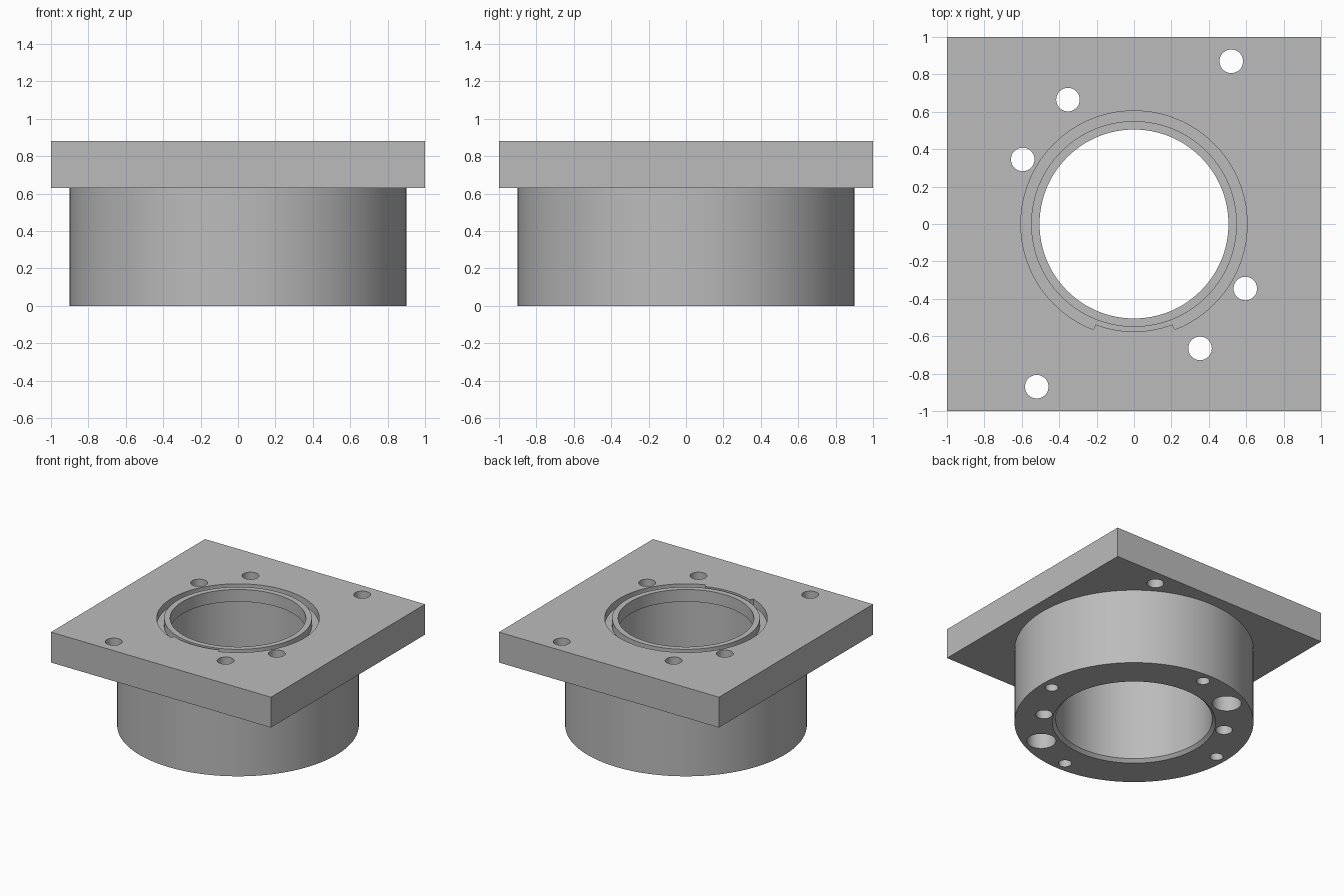
import bpy
import bmesh
from math import sin, cos, radians, tau

if "Cube" in bpy.data.objects:
    bpy.data.objects.remove(bpy.data.objects["Cube"], do_unlink=True)

BASE, TOP = 0.63, 0.88      # underside and top of the square plate
OVER = 0.05                 # how far cutters stick out past a face

grey = bpy.data.materials.new("machined_grey")
grey.use_nodes = True
grey.diffuse_color = (0.5, 0.5, 0.5, 1)
grey.node_tree.nodes["Principled BSDF"].inputs["Base Color"].default_value = (0.5, 0.5, 0.5, 1)


def finish(name, bm):
    bmesh.ops.recalc_face_normals(bm, faces=bm.faces)
    mesh = bpy.data.meshes.new(name)
    bm.to_mesh(mesh)
    bm.free()
    mesh.materials.append(grey)
    obj = bpy.data.objects.new(name, mesh)
    bpy.context.collection.objects.link(obj)
    return obj


def turned(name, profile, at=(0, 0), sides=96):
    """Solid of revolution from (radius, height) pairs, bottom to top."""
    bm = bmesh.new()
    rings = [[bm.verts.new((at[0] + r * cos(tau * i / sides), at[1] + r * sin(tau * i / sides), z))
              for i in range(sides)] for r, z in profile]
    for low, high in zip(rings, rings[1:]):
        for i in range(sides):
            j = (i + 1) % sides
            bm.faces.new((low[i], low[j], high[j], high[i]))
    bm.faces.new(rings[0])
    bm.faces.new(rings[-1])
    return finish(name, bm)


def groove_ring(name, inner, outer, key_outer, key_half, floor):
    """Ring cutter whose outer wall steps inward over a sector at the front."""
    edge = 0.2
    angles = {k * 3.0 for k in range(120)} - {270 - key_half, 270 + key_half}
    for side in (-1, 1):
        angles |= {270 + side * (key_half - edge), 270 + side * (key_half + edge)}
    bm = bmesh.new()
    loops = []
    for a in sorted(angles):
        r = key_outer if abs(a - 270) < key_half else outer
        c, s = cos(radians(a)), sin(radians(a))
        loops.append([bm.verts.new((q * c, q * s, z)) for q, z in
                      ((inner, floor), (r, floor), (r, TOP + OVER), (inner, TOP + OVER))])
    for here, there in zip(loops, loops[1:] + loops[:1]):
        for k in range(4):
            m = (k + 1) % 4
            bm.faces.new((here[k], here[m], there[m], there[k]))
    return finish(name, bm)


def combine(body, tool, operation):
    mod = body.modifiers.new(operation.title(), 'BOOLEAN')
    mod.operation = operation
    mod.solver = 'EXACT'
    mod.object = tool
    bpy.context.view_layer.objects.active = body
    bpy.ops.object.modifier_apply(modifier=mod.name)
    bpy.data.objects.remove(tool, do_unlink=True)


# Square plate joined to the round sleeve
bm = bmesh.new()
bmesh.ops.create_cube(bm, size=2)
for v in bm.verts:
    v.co.z = TOP if v.co.z > 0 else BASE
housing = finish("flanged_housing", bm)
combine(housing, turned("sleeve", [(0.9, 0), (0.9, BASE + OVER)], sides=128), 'UNION')

# Main bore: chamfered mouth, wide barrel, narrow lip at the top
bore = [(0.64, -0.025), (0.59, 0.025), (0.59, 0.78), (0.505, 0.78), (0.505, TOP + OVER)]
combine(housing, turned("bore_cutter", bore, sides=128), 'DIFFERENCE')

# Keyed groove around the lip
combine(housing, groove_ring("groove_cutter", 0.55, 0.605, 0.575, 21, 0.82), 'DIFFERENCE')

# Bolt holes, in pairs turned half round the axis
through = [(0.063, -OVER), (0.063, TOP + OVER)]
counterbored = [(0.11, -OVER), (0.11, 0.3), (0.063, 0.3), (0.063, TOP + OVER)]
blind = [(0.05, -OVER), (0.05, 0.25)]
holes = [(through, 0.52, 0.87), (through, -0.595, 0.345), (counterbored, -0.353, 0.665),
         (blind, 0.81, 0), (blind, 0, 0.81)]
for profile, x, y in holes:
    for s in (1, -1):
        combine(housing, turned("hole_cutter", profile, (s * x, s * y), 40), 'DIFFERENCE')

# Smooth round walls, crisp edges
bpy.ops.object.select_all(action='DESELECT')
housing.select_set(True)
bpy.context.view_layer.objects.active = housing
bpy.ops.object.shade_smooth_by_angle(angle=radians(30))
